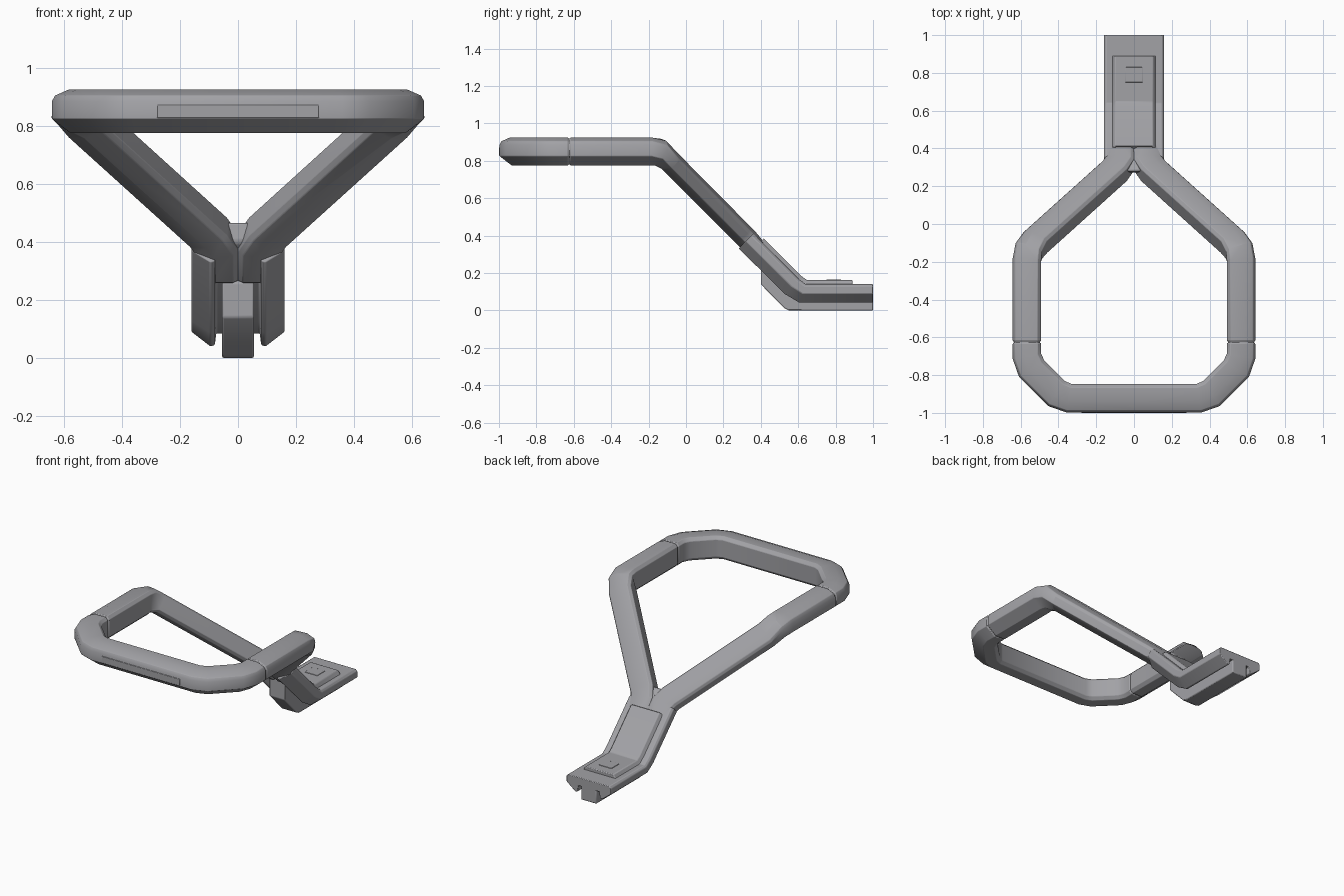
import bpy, bmesh
from mathutils import Vector as V

if "Cube" in bpy.data.objects:
    bpy.data.objects.remove(bpy.data.objects["Cube"])

metal = bpy.data.materials.new("dark_metal")
metal.diffuse_color = (.36, .36, .38, 1)
metal.use_nodes = True
metal.node_tree.nodes["Principled BSDF"].inputs["Base Color"].default_value = metal.diffuse_color


def finish(name, bm, bevel=0.006, mirror=False):
    bmesh.ops.recalc_face_normals(bm, faces=bm.faces)
    me = bpy.data.meshes.new(name)
    bm.to_mesh(me)
    bm.free()
    me.materials.append(metal)
    ob = bpy.data.objects.new(name, me)
    bpy.context.collection.objects.link(ob)
    bpy.ops.object.select_all(action='DESELECT')
    ob.select_set(True)
    bpy.context.view_layer.objects.active = ob
    bpy.ops.object.shade_smooth_by_angle(angle=0.6)
    if mirror:
        ob.modifiers.new("mirror", 'MIRROR')
    if bevel:
        b = ob.modifiers.new("bevel", 'BEVEL')
        b.width, b.segments, b.limit_method, b.angle_limit = bevel, 2, 'ANGLE', 0.6
    return ob


def sweep(section, path, cap_start=True):
    """path rows: (point, up hint, side scale, up scale)"""
    bm = bmesh.new()
    pts = [V(r[0]) for r in path]
    rings = []
    for i, (_, up, ss, us) in enumerate(path):
        a = (pts[i] - pts[max(i - 1, 0)]).normalized()
        b = (pts[min(i + 1, len(pts) - 1)] - pts[i]).normalized()
        t = (a + b).normalized()
        miter = 1 / max(0.5, (t.dot(b) if b.length else 1))
        side = t.cross(V(up)).normalized()
        n = side.cross(t)
        # stretch only the axis that lies in the plane of the bend
        turn = b - a
        ms, mu = (miter, 1) if abs(turn.dot(side)) > abs(turn.dot(n)) else (1, miter)
        rings.append([bm.verts.new(pts[i] + side * s * ss * ms + n * u * us * mu)
                      for s, u in section])
    k = len(section)
    for r0, r1 in zip(rings, rings[1:]):
        for j in range(k):
            bm.faces.new((r0[j], r0[(j + 1) % k], r1[(j + 1) % k], r1[j]))
    if cap_start:
        bm.faces.new(rings[0])
    bm.faces.new(rings[-1])
    return bm


def prism(profile, half):
    """side profile (y, z) extruded across x"""
    bm = bmesh.new()
    f = bm.faces.new([bm.verts.new((-half, y, z)) for y, z in profile])
    e = bmesh.ops.extrude_face_region(bm, geom=[f])
    bmesh.ops.translate(bm, vec=(2 * half, 0, 0),
                        verts=[v for v in e['geom'] if isinstance(v, bmesh.types.BMVert)])
    return bm


def box(x, y0, y1, z0, z1):
    return prism([(y0, z0), (y1, z0), (y1, z1), (y0, z1)], x)


Z, T = (0, 0, 1), (0, 1, 1)

# ring and slanted legs: one half swept, then mirrored
tube = [(.077, -.025), (.077, .035), (.066, .055), (.02, .075), (-.055, .075), (-.073, .057),
        (-.073, -.055), (-.055, -.075), (.012, -.075)]
ring_path = [
    ((0, -.92, .85), Z, 1, 1), ((.345, -.92, .85), Z, 1, 1), ((.41, -.895, .85), Z, 1.04, 1),
    ((.54, -.765, .85), Z, 1.04, 1), ((.565, -.70, .85), Z, 1, 1), ((.565, -.632, .85), Z, 1, 1),
    ((.565, -.629, .85), Z, .93, .93), ((.565, -.621, .85), Z, .93, .93),
    ((.565, -.618, .85), Z, 1, 1), ((.565, -.19, .85), Z, 1, 1),
    ((.555, -.14, .843), (0, .4, 1), 1, .92), ((.52, -.093, .805), T, 1, .8),
    ((.10, .285, .425), T, 1, .78), ((.072, .325, .385), T, 1, .78),
    ((.072, .42, .29), T, 1, .6)]
finish("ring_and_legs", sweep(tube, ring_path, False), 0.008, True)

# grip panel on the front bar
finish("grip_panel", box(.28, -1, -.98, .828, .872), 0.003)

# filler where the two legs meet
finish("leg_gusset", prism([(.27, .40), (.34, .32), (.42, .30), (.40, .37), (.33, .44),
                            (.28, .47)], .045), 0.012)

# neck and foot channel: top plate with side flanges
half = [(.148, 0), (.16, -.012), (.16, -.05), (.095, -.1), (.08, -.095), (.075, -.055)]
channel = half + [(-x, z) for x, z in reversed(half)]
finish("neck_channel", sweep(channel, [
    ((0, .36, .41), T, 1, 1.12), ((0, .60, .17), T, 1, 1.1),
    ((0, .64, .14), (0, .4, 1), 1, 1), ((0, 1, .14), Z, 1, 1)]), 0.004)

# keel under the neck and foot
finish("keel", prism([(.40, .14), (.525, .012), (.55, 0), (1, 0), (1, .10), (.62, .10),
                      (.43, .29), (.40, .26)], .055), 0.006)

# raised pad following the bend, with a small plate on the foot
pad = [(.122, -.01), (.10, .022), (-.10, .022), (-.122, -.01)]
finish("top_pad", sweep(pad, [
    ((0, .40, .37), T, 1, 1), ((0, .605, .165), T, 1, 1),
    ((0, .64, .14), (0, .4, 1), 1, 1), ((0, .89, .14), Z, 1, 1)]), 0.005)
finish("foot_plate", box(.045, .75, .83, .15, .165), 0.002)
